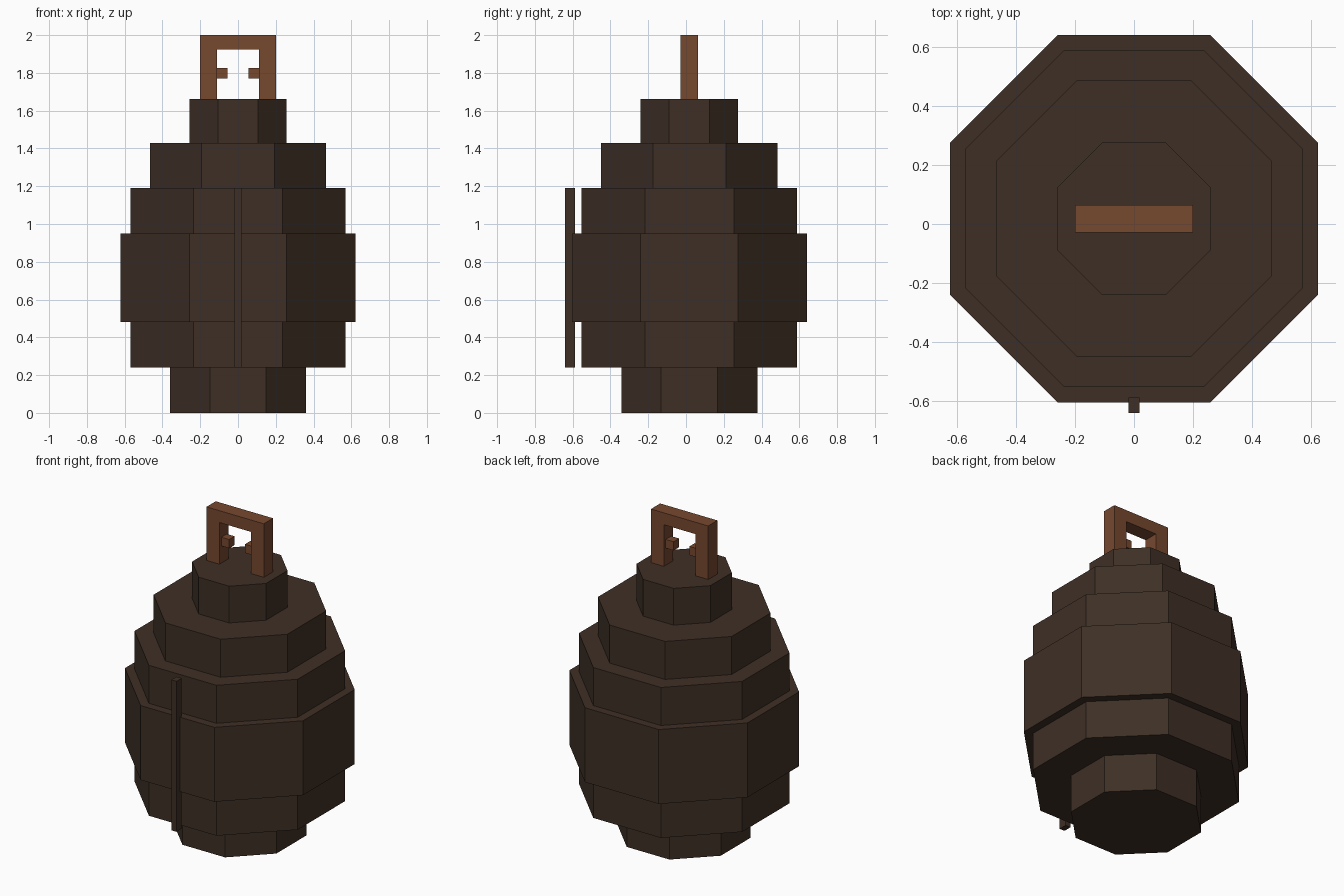
import bpy, math

if "Cube" in bpy.data.objects:
    bpy.data.objects.remove(bpy.data.objects["Cube"])


def material(name, rgb):
    # sRGB bytes to linear diffuse colour
    m = bpy.data.materials.new(name)
    lin = [(c / 255 / 12.92) if c < 11 else ((c / 255 + 0.055) / 1.055) ** 2.4 for c in rgb]
    m.diffuse_color = (*lin, 1)
    m.use_nodes = True
    m.node_tree.nodes["Principled BSDF"].inputs["Base Color"].default_value = m.diffuse_color
    return m


dark = material("dark brown", (62, 47, 37))
rust = material("rust brown", (118, 72, 47))
CY = 0.018  # shared y centre of body and handle


def drum(name, apothem, z0, z1):
    # octagonal prism with flat sides facing the axes
    bpy.ops.mesh.primitive_cylinder_add(
        vertices=8, radius=apothem / math.cos(math.pi / 8), depth=z1 - z0,
        location=(0, CY, (z0 + z1) / 2), rotation=(0, 0, math.pi / 8))
    ob = bpy.context.object
    ob.name = name
    ob.data.materials.append(dark)


def box(name, lo, hi, mat):
    bpy.ops.mesh.primitive_cube_add(size=1, location=[(a + b) / 2 for a, b in zip(lo, hi)])
    ob = bpy.context.object
    ob.name = name
    ob.scale = [b - a for a, b in zip(lo, hi)]
    ob.data.materials.append(mat)


# Stacked body tiers
drum("base", 0.36, 0.0, 0.24)
drum("lower_body", 0.57, 0.24, 0.48)
drum("middle_body", 0.622, 0.48, 0.95)
drum("upper_body", 0.57, 0.95, 1.19)
drum("shoulder", 0.467, 1.19, 1.43)
drum("neck", 0.258, 1.43, 1.662)

# Upright strip on the front
box("front_strip", (-0.018, -0.64, 0.24), (0.018, -0.587, 1.19), dark)

# Handle: top bar, two posts and two inner pegs
y0, y1 = CY - 0.046, CY + 0.046
box("handle_bar", (-0.2, y0, 1.925), (0.2, y1, 2.0), rust)
for side, s in (("left", -1), ("right", 1)):
    x = sorted((s * 0.11, s * 0.2))
    box(side + "_handle_post", (x[0], y0, 1.662), (x[1], y1, 1.925), rust)
    x = sorted((s * 0.055, s * 0.11))
    box(side + "_handle_peg", (x[0], CY - 0.027, 1.77), (x[1], CY + 0.027, 1.825), rust)
